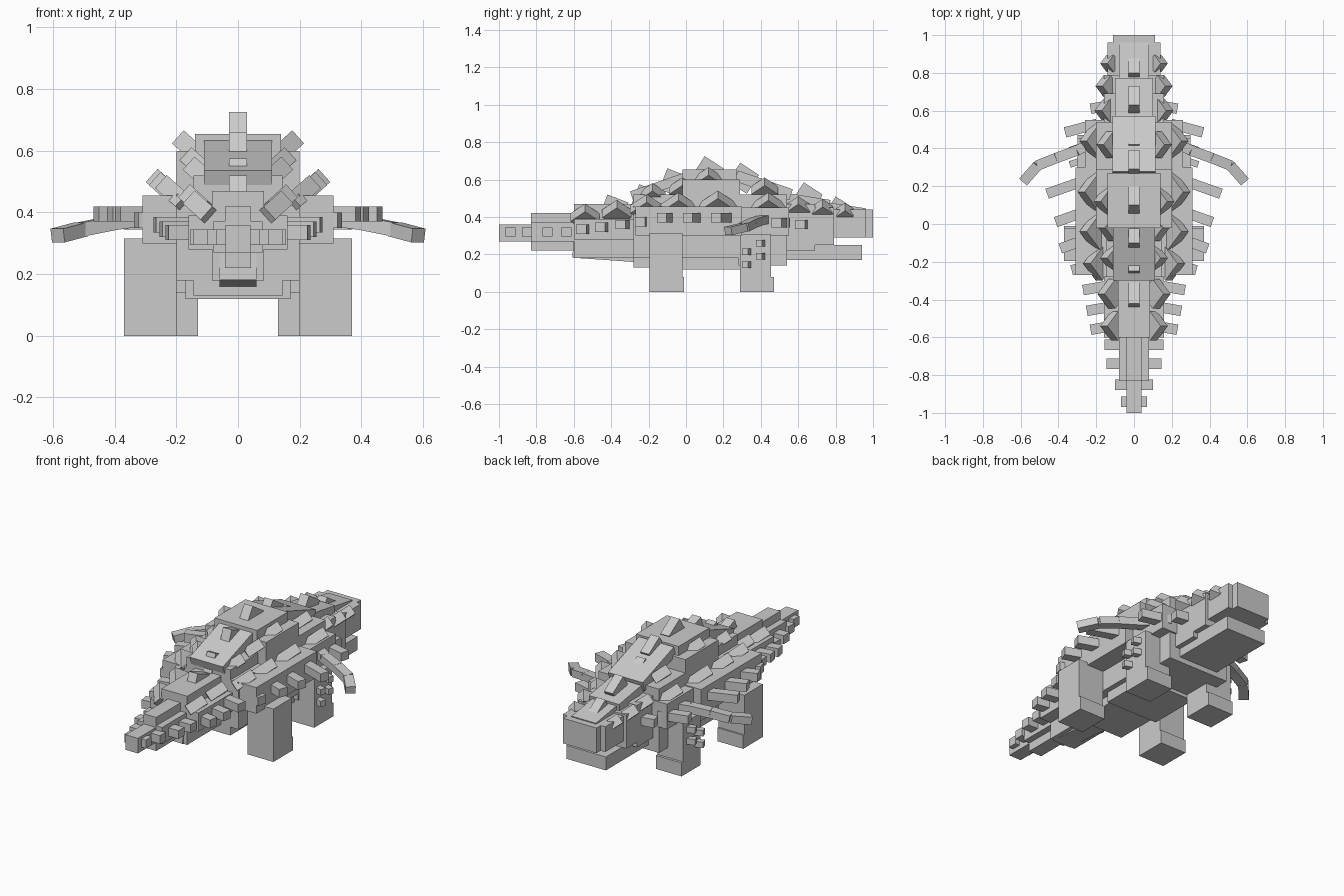
import bpy
from math import radians
from mathutils import Matrix, Vector

default_cube = bpy.data.objects.get("Cube")
if default_cube:
    bpy.data.objects.remove(default_cube, do_unlink=True)

# Single stone grey material
stone_grey = bpy.data.materials.new("stone_grey")
stone_grey.use_nodes = True
colour = (0.6, 0.6, 0.6, 1)
stone_grey.diffuse_color = colour
stone_grey.node_tree.nodes["Principled BSDF"].inputs["Base Color"].default_value = colour


def add_box(name, matrix, size):
    """Cube of the given size, placed by a matrix."""
    bpy.ops.mesh.primitive_cube_add(size=1)
    box = bpy.context.object
    box.name = name
    box.data.materials.append(stone_grey)
    box.data.transform(Matrix.Diagonal((*size, 1)))
    box.matrix_world = matrix
    return box


def body_block(name, half_width, back, front, bottom, top, pitch=0):
    """Block centred on the spine, given by its side outline."""
    centre = Vector((0, (back + front) / 2, (bottom + top) / 2))
    matrix = Matrix.Translation(centre) @ Matrix.Rotation(radians(pitch), 4, "X")
    return add_box(name, matrix, (2 * half_width, front - back, top - bottom))


def side_block(name, side, inner, outer, back, front, bottom, top):
    """Block on one side of the body."""
    centre = ((inner + outer) / 2 * side, (back + front) / 2, (bottom + top) / 2)
    size = (outer - inner, front - back, top - bottom)
    return add_box(name, Matrix.Translation(centre), size)


def rod(name, start, end, width, height):
    """Box running from one point to another."""
    start, end = Vector(start), Vector(end)
    along = (end - start).normalized()
    across = Vector((0, 0, 1)).cross(along).normalized()
    upward = along.cross(across)
    matrix = Matrix((along, across, upward)).transposed().to_4x4()
    matrix.translation = (start + end) / 2
    return add_box(name, matrix, ((end - start).length, width, height))


def scute(name, tip, fan, size, lean=0, thickness=0.057):
    """Square plate standing on a corner; fan is its angle above horizontal."""
    turn = Matrix.Rotation(radians(-fan), 4, "Y")
    spin = Matrix.Rotation(radians(45 + lean), 4, "Z")
    corner = turn @ spin @ Vector((size / 2, -size / 2, 0))
    matrix = Matrix.Translation(Vector(tip) - corner) @ turn @ spin
    return add_box(name, matrix, (size, size, thickness))


# Tail
body_block("tail_tip", 0.04, -1, -0.82, 0.27, 0.36)
body_block("tail_middle_core", 0.042, -0.83, -0.58, 0.22, 0.42)
body_block("tail_middle_slab", 0.08, -0.83, -0.58, 0.27, 0.37)
body_block("tail_keel", 0.06, -0.6, -0.25, 0.17, 0.4, -4)
body_block("tail_base_core", 0.085, -0.6, -0.25, 0.18, 0.47)
body_block("tail_base_slab", 0.16, -0.6, -0.25, 0.28, 0.39)

# Torso
body_block("hip_core", 0.145, -0.28, 0, 0.13, 0.52)
body_block("hip_sides", 0.2, -0.28, 0, 0.18, 0.46)
body_block("hip_slab", 0.31, -0.27, 0.3, 0.3, 0.455)
body_block("belly", 0.17, -0.02, 0.29, 0.12, 0.25)
body_block("torso_core", 0.2, -0.02, 0.29, 0.18, 0.6)
body_block("shoulder_core", 0.2, 0.28, 0.54, 0.14, 0.52)
body_block("shoulder_slab", 0.26, 0.28, 0.55, 0.3, 0.45)

# Back shields
body_block("back_shield", 0.14, -0.02, 0.27, 0.58, 0.655)
body_block("hip_shield", 0.11, -0.3, 0.02, 0.54, 0.59, 19)
body_block("shoulder_shield", 0.115, 0.26, 0.57, 0.54, 0.6, -19)
body_block("neck_shield", 0.1, 0.53, 0.77, 0.46, 0.51, -9)
body_block("head_shield", 0.08, 0.72, 0.96, 0.42, 0.465, -9)

# Neck and head
body_block("neck", 0.16, 0.53, 0.69, 0.22, 0.47)
body_block("nape", 0.16, 0.53, 0.79, 0.25, 0.45)
body_block("upper_head", 0.14, 0.68, 0.96, 0.29, 0.44)
body_block("snout", 0.11, 0.95, 1, 0.29, 0.44)
body_block("lower_jaw", 0.13, 0.53, 0.94, 0.17, 0.25)

# Spine ridge, tips given along the back; tail ones lean back further
ridge = [(-0.58, 0.47), (-0.42, 0.52), (-0.25, 0.575), (-0.1, 0.66), (0.1, 0.725),
         (0.29, 0.69), (0.42, 0.61), (0.63, 0.585), (0.8, 0.51)]
for y, z in ridge:
    scute("spine_scute", (0, y, z), 90, 0.12, lean=-24 if y < 0 else -12)

# Side scutes: tip out, along, up, then plate size
lower_scutes = [(0.16, -0.54, 0.45, 0.11), (0.175, -0.37, 0.47, 0.11),
                (0.25, -0.21, 0.5, 0.125), (0.27, -0.04, 0.51, 0.14),
                (0.28, 0.17, 0.52, 0.14), (0.27, 0.44, 0.51, 0.14)]
upper_scutes = [(0.16, -0.18, 0.56, 0.1), (0.17, -0.02, 0.59, 0.1),
                (0.195, 0.12, 0.645, 0.1), (0.18, 0.42, 0.59, 0.1)]
neck_scutes = [(0.19, 0.6, 0.49, 0.09), (0.185, 0.73, 0.475, 0.08),
               (0.16, 0.85, 0.455, 0.065)]

# Small flank spikes: reach, along, height, backward sweep
flank_spikes = [(0.07, -0.94, 0.32, 0), (0.1, -0.85, 0.32, 0), (0.145, -0.74, 0.32, 0),
                (0.155, -0.64, 0.32, 0), (0.23, -0.55, 0.335, 0.02), (0.25, -0.45, 0.345, 0.02),
                (0.27, -0.34, 0.36, 0.02), (0.33, -0.23, 0.375, 0.03), (0.39, -0.11, 0.395, 0.04),
                (0.415, 0.03, 0.395, 0.04), (0.46, 0.18, 0.395, 0.04),
                (0.365, 0.5, 0.37, 0.03), (0.23, 0.62, 0.36, 0.02)]

# Swept shoulder horn path
horn_path = [(0.22, 0.43, 0.39), (0.3, 0.39, 0.38), (0.41, 0.35, 0.365),
             (0.51, 0.31, 0.345), (0.585, 0.225, 0.325)]

for side, label in ((1, "left"), (-1, "right")):
    for row, tips in (("lower", lower_scutes), ("upper", upper_scutes), ("neck", neck_scutes)):
        for x, y, z, size in tips:
            fan = 42 if side > 0 else 180 - 42
            scute(f"{label}_{row}_scute", (x * side, y, z), fan, size)

    for reach, y, z, sweep in flank_spikes:
        root = max(reach - 0.17, 0)
        rod(f"{label}_flank_spike", (root * side, y + sweep, z),
            (reach * side, y - sweep / 2, z), 0.055, 0.05)

    points = [(x * side, y, z) for x, y, z in horn_path]
    for start, end in zip(points, points[1:]):
        rod(f"{label}_horn_segment", start, end, 0.055, 0.045)

    # Legs and feet
    side_block(f"{label}_rear_leg", side, 0.2, 0.37, -0.195, -0.02, 0, 0.315)
    side_block(f"{label}_rear_foot", side, 0.2, 0.37, -0.1, -0.01, 0, 0.08)
    side_block(f"{label}_fore_leg", side, 0.13, 0.3, 0.29, 0.455, 0, 0.31)
    side_block(f"{label}_fore_foot", side, 0.13, 0.3, 0.38, 0.47, 0, 0.08)

    # Studs on the outside of the fore legs
    for y, low in ((0.335, 0.145), (0.41, 0.19)):
        for z in (low, low + 0.07):
            rod(f"{label}_leg_stud", (0.28 * side, y, z),
                (0.34 * side, y - 0.02, z), 0.035, 0.035)
